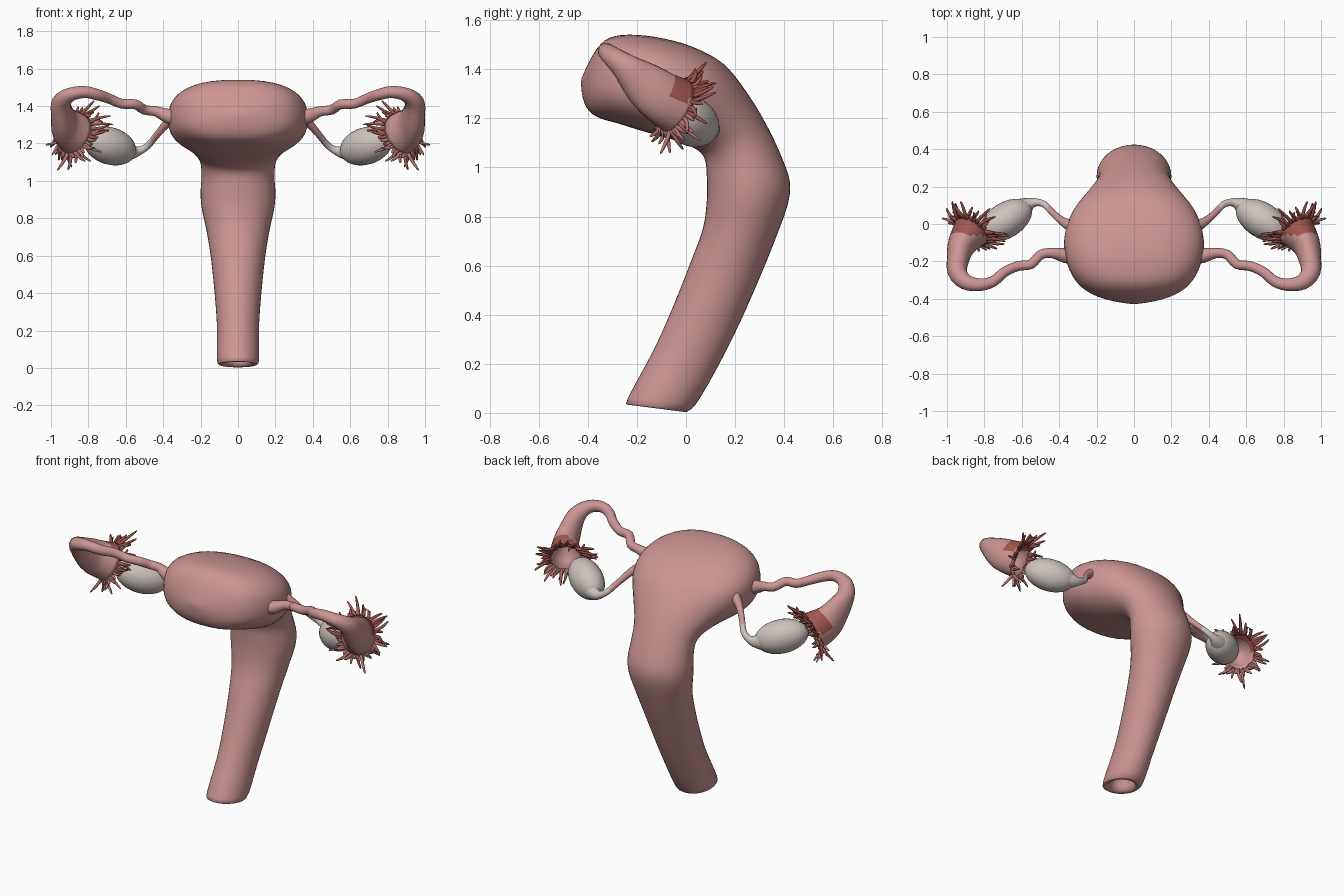
import bpy, bmesh, math, random
from mathutils import Vector as V

if "Cube" in bpy.data.objects:
    bpy.data.objects.remove(bpy.data.objects["Cube"])
random.seed(4)


def material(name, rgb):
    m = bpy.data.materials.new(name)
    m.diffuse_color = (*rgb, 1)
    m.use_nodes = True
    m.node_tree.nodes["Principled BSDF"].inputs["Base Color"].default_value = m.diffuse_color
    return m


PINK = material("tissue pink", (0.60, 0.30, 0.295))
RED = material("fringe dark red", (0.36, 0.095, 0.08))
ROSE = material("fringe rose", (0.48, 0.18, 0.17))
PALE = material("ovary pale", (0.61, 0.54, 0.51))


def smooth_path(pts, n=4):
    """Catmull-Rom resampling of tuples of any length."""
    out = []
    for i in range(len(pts) - 1):
        p0, p1, p2, p3 = (pts[max(0, min(len(pts) - 1, i + k))] for k in (-1, 0, 1, 2))
        for j in range(n):
            t = j / n
            out.append(tuple(0.5 * (2 * b + (c - a) * t + (2 * a - 5 * b + 4 * c - d) * t * t
                                    + (3 * b - a - 3 * c + d) * t ** 3)
                             for a, b, c, d in zip(p0, p1, p2, p3)))
    return out + [tuple(pts[-1])]


def loft(bm, rings, mat=0):
    """Skin a list of point rings and cap both ends."""
    vs = [[bm.verts.new(p) for p in r] for r in rings]
    n = len(vs[0])
    faces = [bm.faces.new((a[i], a[(i + 1) % n], b[(i + 1) % n], b[i]))
             for a, b in zip(vs, vs[1:]) for i in range(n)]
    faces += [bm.faces.new(vs[0][::-1]), bm.faces.new(vs[-1])]
    for f in faces:
        f.material_index = mat
    return faces


def frame(t):
    u = t.cross(V((0, 0, 1))).normalized()
    return u, u.cross(t).normalized()


def tube_rings(pts, n):
    """Elliptical rings along (x, y, z, side radius, upright radius)."""
    rings = []
    for i, p in enumerate(pts):
        a, b = pts[max(i - 1, 0)], pts[min(i + 1, len(pts) - 1)]
        u, v = frame((V(b[:3]) - V(a[:3])).normalized())
        rings.append([V(p[:3]) + u * p[3] * math.cos(k * math.tau / n)
                      + v * p[4] * math.sin(k * math.tau / n) for k in range(n)])
    return rings


def finish(name, bm, mats, mirror=True):
    bmesh.ops.recalc_face_normals(bm, faces=bm.faces)
    me = bpy.data.meshes.new(name)
    bm.to_mesh(me)
    bm.free()
    for m in mats:
        me.materials.append(m)
    ob = bpy.data.objects.new(name, me)
    bpy.context.collection.objects.link(ob)
    for p in me.polygons:
        p.use_smooth = True
    if mirror:
        ob.modifiers.new("mirror", 'MIRROR')
    return ob


# Uterus and canal: (inner y, z, outer y, z, half width, squareness)
inside = [(-0.07, 0.32, 0.09, 0.26, 0.065, 2), (-0.19, 0.06, -0.025, 0.035, 0.072, 2),
          (-0.205, 0.034, -0.025, 0.012, 0.08, 2)]
stations = [
    (-0.235, 0.033, 0.0, 0.003, 0.102, 2), (-0.237, 0.06, 0.04, 0.035, 0.113, 2),
    (-0.13, 0.26, 0.12, 0.17, 0.112, 2), (-0.05, 0.44, 0.216, 0.36, 0.125, 2),
    (0.025, 0.63, 0.30, 0.55, 0.145, 2), (0.07, 0.755, 0.365, 0.71, 0.168, 2),
    (0.085, 0.87, 0.415, 0.85, 0.195, 2), (0.085, 0.95, 0.423, 0.94, 0.20, 2),
    (0.08, 1.02, 0.395, 1.03, 0.195, 2), (0.06, 1.06, 0.335, 1.16, 0.205, 2),
    (0.01, 1.09, 0.255, 1.295, 0.26, 2.1), (-0.06, 1.115, 0.155, 1.42, 0.33, 2.3),
    (-0.13, 1.135, 0.03, 1.49, 0.368, 2.5), (-0.2, 1.155, -0.09, 1.525, 0.372, 2.6),
    (-0.28, 1.18, -0.2, 1.54, 0.347, 2.6), (-0.35, 1.20, -0.29, 1.535, 0.295, 2.5),
    (-0.395, 1.23, -0.345, 1.505, 0.225, 2.3), (-0.42, 1.28, -0.39, 1.44, 0.13, 2),
    (-0.428, 1.345, -0.425, 1.365, 0.02, 2)]
rings = []
for ya, za, yb, zb, w, e in inside + smooth_path(stations, 3):
    a, b = V((0, ya, za)), V((0, yb, zb))
    ring = []
    for k in range(40):
        c, s = math.cos(k * math.tau / 40), math.sin(k * math.tau / 40)
        c, s = (math.copysign(abs(q) ** (2 / e), q) for q in (c, s))
        ring.append((a + b) / 2 + (b - a) / 2 * c + V((w * s, 0, 0)))
    rings.append(ring)
bm = bmesh.new()
loft(bm, rings)
finish("uterus_and_canal", bm, [PINK], mirror=False)

# Uterine tubes: wavy tube widening to a hollow funnel
path = [
    (0.30, -0.17, 1.335, 0.05, 0.05), (0.37, -0.168, 1.345, 0.04, 0.04),
    (0.44, -0.155, 1.372, 0.027, 0.027), (0.50, -0.165, 1.38, 0.026, 0.026),
    (0.55, -0.215, 1.41, 0.026, 0.026), (0.62, -0.225, 1.412, 0.026, 0.026),
    (0.69, -0.255, 1.44, 0.027, 0.027), (0.75, -0.305, 1.46, 0.029, 0.03),
    (0.82, -0.325, 1.475, 0.033, 0.032), (0.90, -0.31, 1.46, 0.042, 0.038),
    (0.945, -0.255, 1.415, 0.052, 0.055), (0.938, -0.175, 1.345, 0.062, 0.09),
    (0.918, -0.105, 1.29, 0.078, 0.107), (0.868, -0.035, 1.248, 0.102, 0.118)]
outer = tube_rings(smooth_path(path, 3), 24)
mouth = V(path[-1][:3])
axis = (mouth - V(path[-2][:3])).normalized()
lining = [[mouth - axis * d + (p - mouth) * s for p in outer[-1]]
          for d, s in ((0.0, 0.93), (0.05, 0.7), (0.12, 0.3))]
bm = bmesh.new()
for f in loft(bm, outer + lining):
    c = f.calc_center_median()
    if c.y > -0.055 and c.z > 1.27:
        f.material_index = 1
finish("uterine_tubes", bm, [PINK, RED])

# Fimbriae: curled tapering fingers round the funnel mouth
bm = bmesh.new()
for i in range(48):
    ang = i * math.tau / 48 + random.uniform(-0.06, 0.06)
    u, v = frame(axis)
    radial = u * math.cos(ang) + v * math.sin(ang)
    base = mouth + u * 0.098 * math.cos(ang) + v * 0.114 * math.sin(ang)
    d = (radial * 0.8 + axis * random.uniform(0.0, 1.0)).normalized()
    curl = V([random.uniform(-1, 1) for _ in range(3)]) * 0.03
    ln = random.uniform(0.05, 0.09)
    pts = [(*(base + d * ln * (t - 0.12) + curl * t * t), r, r)
           for t, r in ((0, 0.011), (0.4, 0.0095), (0.75, 0.008), (1.05, 0.005), (1.12, 0.001))]
    loft(bm, tube_rings(pts, 6), 0 if base.z > 1.22 else 1)
finish("fimbriae", bm, [RED, ROSE])

# Ovaries: tilted ellipsoids
bm = bmesh.new()
bmesh.ops.create_uvsphere(bm, u_segments=28, v_segments=18, radius=1)
ax = V((0.82, -0.52, 0.25)).normalized()
side, up = frame(ax)
for q in bm.verts:
    q.co = V((0.685, 0.02, 1.187)) + ax * q.co.z * 0.158 + side * q.co.x * 0.095 + up * q.co.y * 0.1
finish("ovaries", bm, [PALE])

# Ovarian ligaments: pale by the ovary, pink by the uterus
path = [
    (0.63, 0.06, 1.17, 0.078, 0.08), (0.575, 0.098, 1.155, 0.045, 0.045),
    (0.53, 0.115, 1.16, 0.023, 0.024), (0.48, 0.105, 1.19, 0.018, 0.018),
    (0.43, 0.055, 1.25, 0.018, 0.018), (0.375, 0.01, 1.31, 0.024, 0.024),
    (0.31, -0.02, 1.345, 0.045, 0.045)]
bm = bmesh.new()
for f in loft(bm, tube_rings(smooth_path(path, 4), 16)):
    f.material_index = 1 if f.calc_center_median().x < 0.46 else 0
finish("ovarian_ligaments", bm, [PALE, PINK])
